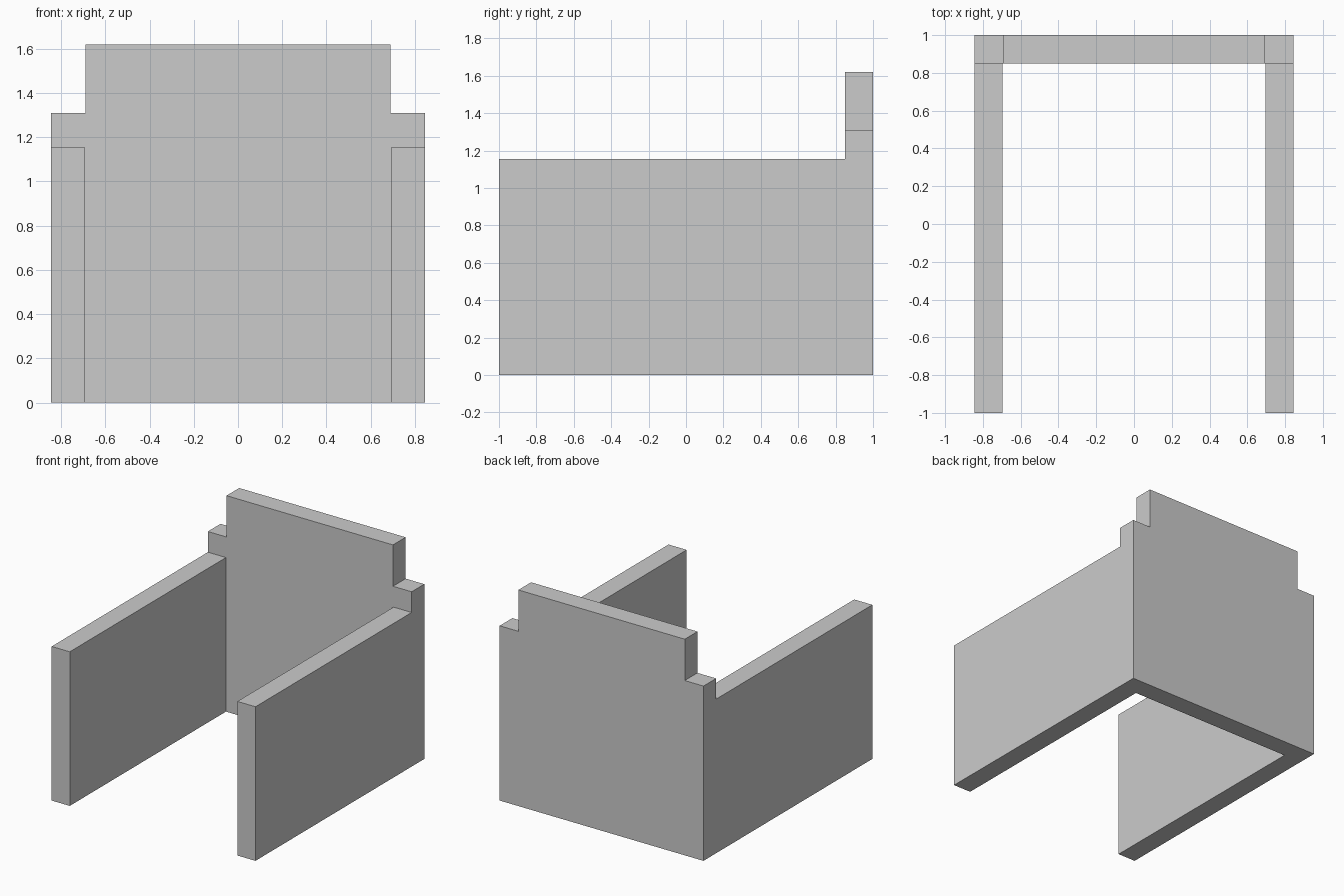
import bpy
import bmesh
from mathutils import Vector

if "Cube" in bpy.data.objects:
    bpy.data.objects.remove(bpy.data.objects["Cube"])

HALF_W, T = 0.845, 0.15          # half width, panel thickness
INNER = 0.69                     # half width of the raised back section
WALL_H, SHOULDER_H, TOP_H = 1.155, 1.31, 1.62

grey = bpy.data.materials.new("light_grey")
grey.diffuse_color = (0.6, 0.6, 0.6, 1)
grey.use_nodes = True
grey.node_tree.nodes["Principled BSDF"].inputs["Base Color"].default_value = grey.diffuse_color


def extrude_profile(name, points, offset):
    """Solid made by sweeping a flat outline along an offset."""
    bm = bmesh.new()
    face = bm.faces.new([bm.verts.new(p) for p in points])
    swept = bmesh.ops.extrude_face_region(bm, geom=[face], use_keep_orig=True)
    verts = [g for g in swept["geom"] if isinstance(g, bmesh.types.BMVert)]
    bmesh.ops.translate(bm, vec=Vector(offset), verts=verts)
    bmesh.ops.recalc_face_normals(bm, faces=bm.faces[:])
    mesh = bpy.data.meshes.new(name)
    bm.to_mesh(mesh)
    bm.free()
    mesh.materials.append(grey)
    obj = bpy.data.objects.new(name, mesh)
    bpy.context.collection.objects.link(obj)
    return obj


# Back panel: stepped outline, mirrored left to right
right = [(HALF_W, 0), (HALF_W, SHOULDER_H), (INNER, SHOULDER_H), (INNER, TOP_H)]
outline = right + [(-x, z) for x, z in reversed(right)]
extrude_profile("back_panel", [(x, 1 - T, z) for x, z in outline], (0, T, 0))

# Side walls: reach forward from the back panel
for side, s in (("left", -1), ("right", 1)):
    a, b = s * (HALF_W - T), s * HALF_W
    extrude_profile(side + "_side_wall",
                    [(a, -1, 0), (b, -1, 0), (b, 1 - T, 0), (a, 1 - T, 0)],
                    (0, 0, WALL_H))
